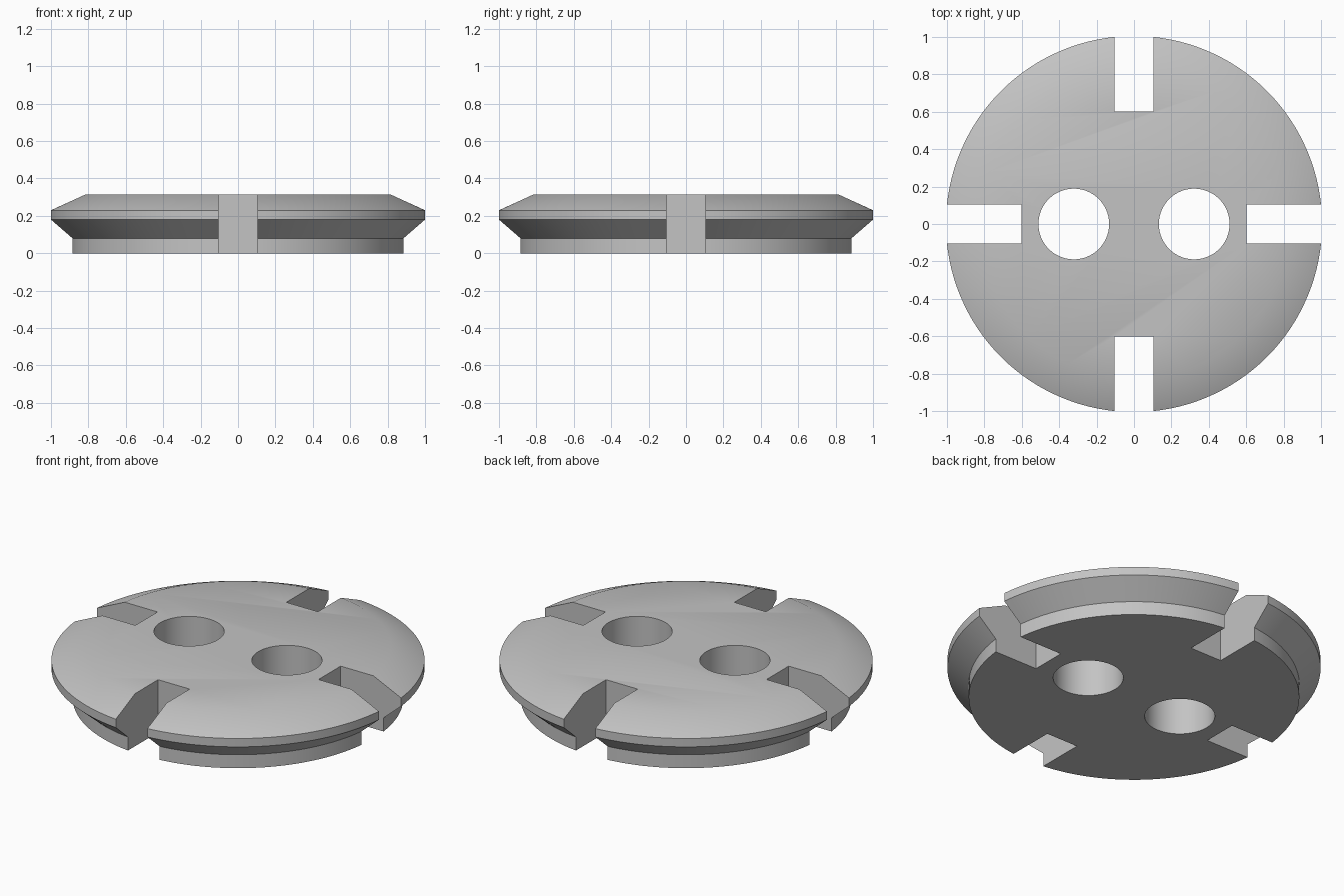
import bpy, bmesh, math
from mathutils import Matrix, Vector

cube = bpy.data.objects.get("Cube")
if cube:
    bpy.data.objects.remove(cube, do_unlink=True)

SEGMENTS = 128
HEIGHT = 0.313

grey = bpy.data.materials.new("light grey")
grey.use_nodes = True
colour = (0.55, 0.55, 0.55, 1)
grey.diffuse_color = colour
grey.node_tree.nodes["Principled BSDF"].inputs["Base Color"].default_value = colour


def make_object(name, bm):
    bmesh.ops.recalc_face_normals(bm, faces=bm.faces)
    mesh = bpy.data.meshes.new(name)
    bm.to_mesh(mesh)
    bm.free()
    mesh.materials.append(grey)
    obj = bpy.data.objects.new(name, mesh)
    bpy.context.scene.collection.objects.link(obj)
    return obj


def lathe(name, profile):
    """Stack rings of (radius, z) into a closed solid of revolution."""
    bm = bmesh.new()
    rings = []
    for radius, z in profile:
        angles = [math.tau * i / SEGMENTS for i in range(SEGMENTS)]
        rings.append([bm.verts.new((radius * math.cos(a), radius * math.sin(a), z))
                      for a in angles])
    for low, high in zip(rings, rings[1:]):
        for i in range(SEGMENTS):
            j = (i + 1) % SEGMENTS
            bm.faces.new((low[i], low[j], high[j], high[i]))
    bm.faces.new(rings[0])
    bm.faces.new(rings[-1])
    return make_object(name, bm)


# Disc with a narrower foot, flared rim and bevelled top
disc = lathe("slotted_disc", [(0.891, 0), (0.891, 0.08), (1.0055, 0.18),
                              (1.0055, 0.23), (0.825, HEIGHT)])

# Cutters: four rim slots and two round through-holes
cutters = []
for k in range(4):
    bm = bmesh.new()
    place = (Matrix.Rotation(k * math.pi / 2, 4, 'Z')
             @ Matrix.Translation((0.905, 0, HEIGHT / 2))
             @ Matrix.Diagonal((0.605, 0.208, 1, 1)))
    bmesh.ops.create_cube(bm, size=1, matrix=place)
    cutters.append(make_object("slot_cutter", bm))
for side in (-1, 1):
    hole = lathe("hole_cutter", [(0.189, -0.2), (0.189, 0.6)])
    hole.data.transform(Matrix.Translation(Vector((side * 0.322, 0, 0))))
    cutters.append(hole)

for cutter in cutters:
    cutter.hide_render = True
    cut = disc.modifiers.new(cutter.name, 'BOOLEAN')
    cut.operation = 'DIFFERENCE'
    cut.solver = 'EXACT'
    cut.object = cutter

# Bake the cuts, then drop the cutters
bpy.context.view_layer.update()
result = bpy.data.meshes.new_from_object(
    disc.evaluated_get(bpy.context.evaluated_depsgraph_get()))
disc.modifiers.clear()
disc.data = result
for cutter in cutters:
    bpy.data.objects.remove(cutter, do_unlink=True)
disc.data.materials.clear()
disc.data.materials.append(grey)

# Soft top bevel, crisp rim and slots
bpy.ops.object.select_all(action='DESELECT')
disc.select_set(True)
bpy.context.view_layer.objects.active = disc
bpy.ops.object.shade_smooth_by_angle(angle=math.radians(30))
